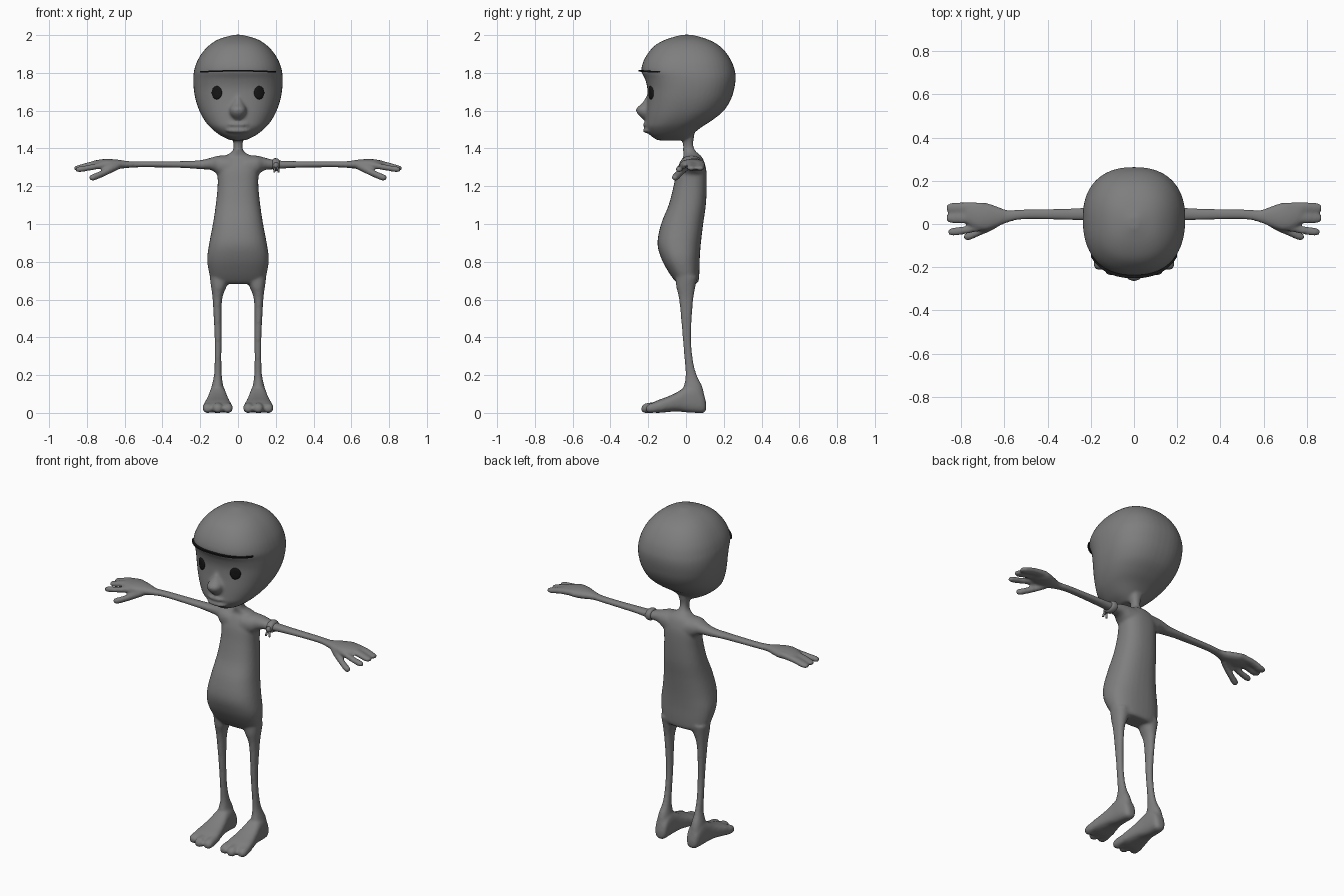
import bpy, bmesh, math
from mathutils import Vector


def material(name, value):
    m = bpy.data.materials.new(name)
    m.diffuse_color = (value, value, value, 1)
    return m


grey = material("grey skin", 0.21)
black = material("black", 0.008)


def spline(rows, steps=4):
    """Smooth the ring table with a Catmull-Rom curve."""
    out = []
    for i in range(len(rows) - 1):
        p = [rows[max(i - 1, 0)], rows[i], rows[i + 1], rows[min(i + 2, len(rows) - 1)]]
        for s in range(steps):
            t = s / steps
            out.append([0.5 * (2 * b + (c - a) * t + (2 * a - 5 * b + 4 * c - d) * t * t
                               + (3 * b - a - 3 * c + d) * t ** 3) for a, b, c, d in zip(*p)])
    return out + [list(rows[-1])]


def loft(bm, axis, rows, side=1, power=2.2, n=32):
    """Skin rounded rings. Row = (position on axis, min, max, min, max) of the other two axes."""
    others = [k for k in range(3) if k != axis]
    rings = []
    for t, u0, u1, v0, v1 in spline(rows):
        ring = []
        for k in range(n):
            a = 2 * math.pi * k / n
            c, s = math.cos(a), math.sin(a)
            co = Vector((0, 0, 0))
            co[axis] = t
            co[others[0]] = (u0 + u1) / 2 + (u1 - u0) / 2 * math.copysign(abs(c) ** (2 / power), c)
            co[others[1]] = (v0 + v1) / 2 + (v1 - v0) / 2 * math.copysign(abs(s) ** (2 / power), s)
            co.x *= side
            ring.append(bm.verts.new(co))
        rings.append(ring)
    faces = [bm.faces.new(rings[0]), bm.faces.new(rings[-1])]
    for a, b in zip(rings, rings[1:]):
        for k in range(n):
            j = (k + 1) % n
            faces.append(bm.faces.new((a[k], a[j], b[j], b[k])))
    bmesh.ops.recalc_face_normals(bm, faces=faces)


def make(name, bm, mat):
    me = bpy.data.meshes.new(name)
    bm.to_mesh(me)
    bm.free()
    me.materials.append(mat)
    ob = bpy.data.objects.new(name, me)
    bpy.context.collection.objects.link(ob)
    me.shade_smooth()
    return ob


def sym(rows):
    """Rows centred on x: (z, half width, y min, y max)."""
    return [(z, -h, h, a, b) for z, h, a, b in rows]


bm = bmesh.new()
# head
loft(bm, 2, sym([(1.443, .04, -.15, .0), (1.47, .095, -.19, .03), (1.51, .145, -.213, .078),
                 (1.55, .178, -.213, .14), (1.60, .205, -.21, .2), (1.66, .225, -.205, .238),
                 (1.72, .235, -.205, .256), (1.77, .237, -.218, .263), (1.81, .233, -.237, .259),
                 (1.86, .217, -.226, .242), (1.91, .187, -.197, .21), (1.95, .148, -.158, .168),
                 (1.98, .098, -.098, .108), (2.002, .02, -.02, .03)]), power=2.35, n=48)
# nose
loft(bm, 2, sym([(1.68, .012, -.208, -.15), (1.64, .03, -.232, -.15), (1.61, .044, -.264, -.15),
                 (1.58, .042, -.255, -.15), (1.55, .022, -.222, -.15)]))
# lips
for z0, z1 in ((1.514, 1.538), (1.482, 1.506)):
    loft(bm, 0, [(-.066, -.205, -.18, z0 + .008, z1 - .008), (-.03, -.226, -.18, z0, z1),
                 (.03, -.226, -.18, z0, z1), (.066, -.205, -.18, z0 + .008, z1 - .008)])
# torso and neck
loft(bm, 2, sym([(.683, .11, -.04, .055), (.70, .138, -.06, .067), (.75, .155, -.095, .071),
                 (.82, .163, -.132, .073), (.90, .152, -.151, .079), (1.0, .133, -.132, .091),
                 (1.1, .118, -.092, .105), (1.2, .108, -.066, .11), (1.28, .108, -.05, .108),
                 (1.33, .1, -.03, .096), (1.36, .068, -.012, .08), (1.385, .03, -.016, .052),
                 (1.42, .024, -.016, .038), (1.47, .034, -.022, .044)]), power=2.4)
for side in (1, -1):
    # arm and palm
    loft(bm, 0, [(.04, -.04, .1, 1.23, 1.362), (.1, -.03, .09, 1.255, 1.362),
                 (.14, -.005, .085, 1.285, 1.352), (.2, .013, .077, 1.29, 1.338),
                 (.3, .018, .072, 1.297, 1.333), (.5, .022, .068, 1.3, 1.332),
                 (.58, .008, .064, 1.297, 1.333), (.63, -.012, .08, 1.292, 1.34),
                 (.68, -.028, .097, 1.291, 1.344), (.72, -.025, .098, 1.295, 1.343),
                 (.76, -.005, .095, 1.303, 1.336), (.78, .01, .09, 1.308, 1.33)], side)
    # two joined back fingers
    for y in (.05, .003):
        loft(bm, 0, [(.70, y, y + .05, 1.303, 1.341), (.78, y, y + .051, 1.296, 1.33),
                     (.84, y, y + .048, 1.282, 1.313), (.868, y + .01, y + .04, 1.287, 1.304)], side)
    # front finger
    loft(bm, 0, [(.68, -.028, .015, 1.297, 1.337), (.74, -.038, -.002, 1.29, 1.323),
                 (.80, -.05, -.013, 1.28, 1.311), (.845, -.055, -.018, 1.274, 1.304),
                 (.86, -.045, -.028, 1.28, 1.297)], side)
    # thumb
    loft(bm, 0, [(.63, -.015, .04, 1.29, 1.325), (.67, -.036, .005, 1.27, 1.312),
                 (.72, -.057, -.018, 1.247, 1.285), (.765, -.076, -.036, 1.229, 1.266),
                 (.788, -.07, -.05, 1.235, 1.255)], side)
    # leg
    loft(bm, 2, [(.72, .045, .15, -.055, .06), (.67, .06, .143, -.052, .05),
                 (.62, .08, .136, -.04, .041), (.55, .087, .131, -.031, .034),
                 (.4, .087, .124, -.018, .027), (.28, .088, .124, -.008, .037),
                 (.2, .086, .127, -.002, .057), (.14, .078, .14, -.012, .086),
                 (.08, .07, .15, -.03, .1)], side)
    # foot
    loft(bm, 1, [(.107, .088, .122, .015, .05), (.092, .07, .14, 0, .1), (.05, .065, .15, 0, .145),
                 (0, .06, .155, .003, .138), (-.05, .05, .165, .008, .108),
                 (-.1, .04, .176, .004, .085), (-.15, .033, .184, 0, .067),
                 (-.19, .045, .175, .004, .048)], side, 2.7)
    # toes
    for x, tip in ((.055, -.228), (.107, -.237), (.16, -.212)):
        loft(bm, 1, [(-.12, x - .02, x + .02, .01, .06), (tip + .04, x - .027, x + .027, 0, .054),
                     (tip + .012, x - .024, x + .024, .001, .045),
                     (tip, x - .01, x + .01, .012, .03)], side)

# fuse everything into one smooth skin
body = make("body", bm, grey)
rm = body.modifiers.new("fuse", 'REMESH')
rm.mode = 'VOXEL'
rm.voxel_size = 0.008
rm.use_smooth_shade = True
sm = body.modifiers.new("soften", 'SMOOTH')
sm.factor = 0.5
sm.iterations = 6
bpy.context.view_layer.objects.active = body
body.select_set(True)
bpy.ops.object.convert(target='MESH')
body.data.shade_smooth()


def face_point(x, z):
    """Point on the front of the face at x, z."""
    hit, loc, _, _ = body.ray_cast(Vector((x, -1, z)), Vector((0, 1, 0)))
    return loc if hit else Vector((x, -.15, z))


# eyes: thin domes that follow the face
for side, name in ((1, "left_eye"), (-1, "right_eye")):
    bm = bmesh.new()
    cx, cz, n = .112 * side, 1.695, 32
    centre = bm.verts.new(face_point(cx, cz) + Vector((0, -.008, 0)))
    prev = None
    for r, lift in ((.4, .008), (.75, .007), (.95, .004), (1.0, -.004)):
        ring = []
        for k in range(n):
            a = 2 * math.pi * k / n
            p = face_point(cx + .028 * r * math.cos(a), cz + .036 * r * math.sin(a))
            ring.append(bm.verts.new(p - Vector((0, lift, 0))))
        for k in range(n):
            j = (k + 1) % n
            bm.faces.new((prev[k], ring[k], ring[j], prev[j]) if prev else (centre, ring[k], ring[j]))
        prev = ring
    bmesh.ops.recalc_face_normals(bm, faces=bm.faces)
    if centre.normal.y > 0 or centre.link_faces[0].normal.y > 0:
        bmesh.ops.reverse_faces(bm, faces=bm.faces)
    make(name, bm, black)

# brow: thin ledge across the forehead
bm = bmesh.new()
prev = None
for i in range(33):
    x = -.2 + .4 * i / 32
    z = 1.811 - .006 * (x / .2) ** 2
    y = face_point(x, z).y
    ring = [bm.verts.new((x, y + dy, z + dz)) for dy, dz in
            ((.012, -.004), (-.015, -.004), (-.015, .004), (.012, .004))]
    if prev:
        for k in range(4):
            j = (k + 1) % 4
            bm.faces.new((prev[k], prev[j], ring[j], ring[k]))
    if i in (0, 32):
        bm.faces.new(ring)
    prev = ring
bmesh.ops.recalc_face_normals(bm, faces=bm.faces)
brow = make("brow_line", bm, black)
brow.data.shade_flat()

# armband with a small knot and two tails
bm = bmesh.new()
loft(bm, 0, [(.183, .012, .078, 1.29, 1.339), (.189, .005, .085, 1.283, 1.347),
             (.202, .003, .086, 1.281, 1.348), (.214, .006, .083, 1.284, 1.344),
             (.22, .014, .076, 1.291, 1.336)])
loft(bm, 0, [(.188, .0, .01, 1.305, 1.315), (.195, -.01, .02, 1.296, 1.325),
             (.209, -.01, .02, 1.296, 1.325), (.216, .0, .01, 1.305, 1.315)])
for dx in (-.008, .01):
    loft(bm, 2, [(1.31, .202 - .005, .202 + .005, -.004, .01),
                 (1.29, .202 + dx - .006, .202 + dx + .006, -.01, .004),
                 (1.272, .202 + 1.3 * dx - .005, .202 + 1.3 * dx + .005, -.012, .0)])
make("armband", bm, grey)
